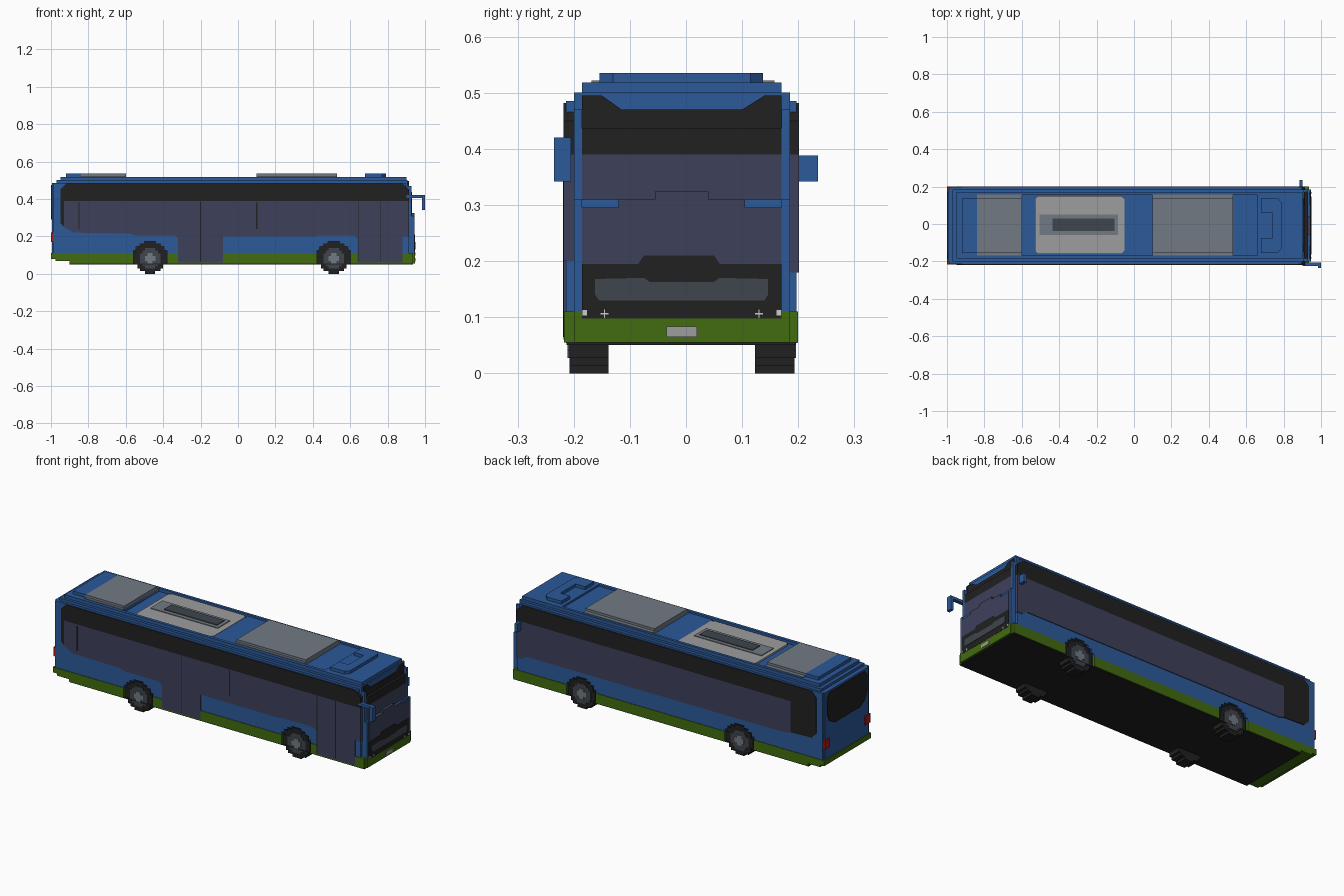
import bpy, bmesh, math

if "Cube" in bpy.data.objects:
    bpy.data.objects.remove(bpy.data.objects["Cube"], do_unlink=True)


def material(name, rgb):
    m = bpy.data.materials.new(name)
    m.use_nodes = True
    m.diffuse_color = (*rgb, 1)
    m.node_tree.nodes["Principled BSDF"].inputs["Base Color"].default_value = (*rgb, 1)
    return m


BLUE = material("blue paint", (0.025, 0.10, 0.32))
GREEN = material("green paint", (0.053, 0.15, 0.005))
BLACK = material("black trim", (0.015, 0.015, 0.015))
GLASS = material("tinted glass", (0.047, 0.052, 0.105))
GREY = material("roof grey", (0.17, 0.195, 0.23))
LIGHT = material("light grey", (0.34, 0.34, 0.34))
DARK = material("dark grey", (0.05, 0.06, 0.075))
RED = material("red lamp", (0.4, 0.01, 0.01))
WHITE = material("white lamp", (0.6, 0.6, 0.6))


def prism(name, pts, lo, hi, mat, axis="y"):
    """Extrude an outline along an axis; points are (x,z) for y, (y,z) for x, (x,y) for z."""
    place = {"y": lambda a, b, d: (a, d, b),
             "x": lambda a, b, d: (d, a, b),
             "z": lambda a, b, d: (a, b, d)}[axis]
    bm = bmesh.new()
    rings = [[bm.verts.new(place(a, b, d)) for a, b in pts] for d in (lo, hi)]
    n = len(pts)
    for ring in rings:
        bm.faces.new(ring)
    for i in range(n):
        j = (i + 1) % n
        bm.faces.new((rings[0][i], rings[0][j], rings[1][j], rings[1][i]))
    bmesh.ops.recalc_face_normals(bm, faces=bm.faces)
    me = bpy.data.meshes.new(name)
    bm.to_mesh(me)
    bm.free()
    me.materials.append(mat)
    ob = bpy.data.objects.new(name, me)
    bpy.context.collection.objects.link(ob)
    return ob


def box(name, x0, x1, y0, y1, z0, z1, mat):
    return prism(name, [(x0, y0), (x1, y0), (x1, y1), (x0, y1)], z0, z1, mat, "z")


def stepped_disc(cx, cz, r, n):
    """Staircase circle outline, 2n steps across."""
    s = r / n
    half = [round(math.sqrt(n * n - (i + 0.5) ** 2)) * s for i in range(n)]
    quad = []
    for i in range(n):
        quad += [(half[i], i * s), (half[i], (i + 1) * s)]
    pts = quad + [(-x, z) for x, z in reversed(quad)]
    pts += [(-x, -z) for x, z in quad] + [(x, -z) for x, z in reversed(quad)]
    out = []
    for p in pts:
        q = (cx + p[0], cz + p[1])
        if not out or math.dist(q, out[-1]) > 1e-6:
            out.append(q)
    if math.dist(out[0], out[-1]) < 1e-6:
        out.pop()
    return out


# Main dimensions: inner core and outer side panels
RIGHT, LEFT = -0.217, 0.200
CORE_R, CORE_L = -0.200, 0.185
AXLES = (-0.47, 0.512)
ARCH = 0.09

# Core body with stepped front
prism("body_core", [(-0.995, 0.11), (0.937, 0.11), (0.937, 0.31), (0.922, 0.31), (0.922, 0.435),
                    (0.907, 0.435), (0.907, 0.5), (-0.97, 0.5), (-0.97, 0.485), (-0.995, 0.485)],
      CORE_R, CORE_L, BLUE)
prism("skirt_core", [(-1.0, 0.08), (-0.975, 0.08), (-0.975, 0.068), (-0.9, 0.068), (-0.9, 0.055),
                     (0.945, 0.055), (0.945, 0.11), (-1.0, 0.11)], CORE_R, CORE_L, GREEN)
box("underside", -0.9, 0.935, RIGHT + 0.004, LEFT - 0.004, 0.05, 0.056, BLACK)

# Side panels, with stepped wheel arches
arch_steps = [(0.09, 0.125), (0.075, 0.145), (0.055, 0.16), (0.03, 0.172)]
panel = [(-0.988, 0.485), (-0.988, 0.11)]
for cx in AXLES:
    prev = 0.11
    up = []
    for w, z in arch_steps:
        up += [(-w, prev), (-w, z)]
        prev = z
    panel += [(cx + x, z) for x, z in up] + [(cx - x, z) for x, z in reversed(up)]
panel += [(0.912, 0.11), (0.912, 0.45), (0.897, 0.45), (0.897, 0.485)]

window_right = [(-0.93, 0.39), (0.914, 0.39), (0.914, 0.2), (0.88, 0.2), (0.88, 0.06), (0.64, 0.06),
                (0.64, 0.19), (0.62, 0.205), (0.43, 0.205), (0.41, 0.2), (-0.08, 0.2), (-0.08, 0.06),
                (-0.32, 0.06), (-0.32, 0.19), (-0.34, 0.205), (-0.55, 0.205), (-0.58, 0.215),
                (-0.88, 0.22), (-0.93, 0.25)]
band_right = [(-0.95, 0.45), (-0.95, 0.27), (-0.93, 0.25), (-0.93, 0.39), (0.914, 0.39),
              (0.914, 0.45), (0.88, 0.482), (-0.92, 0.482)]
window_left = [(-0.79, 0.39), (0.914, 0.39), (0.914, 0.18), (0.88, 0.18), (0.85, 0.2),
               (-0.76, 0.205), (-0.79, 0.215)]
band_left = [(-0.95, 0.45), (-0.95, 0.25), (-0.92, 0.22), (-0.79, 0.215), (-0.79, 0.39),
             (0.914, 0.39), (0.914, 0.45), (0.88, 0.482), (-0.92, 0.482)]

for side, inner, outer, out, win, band in (("right", CORE_R, RIGHT, -1, window_right, band_right),
                                           ("left", CORE_L, LEFT, 1, window_left, band_left)):
    prism(f"{side}_side_panel", panel, inner, outer - out * 0.003, BLUE)
    prism(f"{side}_windows", win, inner, outer + out * 0.001, GLASS)
    prism(f"{side}_black_band", band, inner, outer + out * 0.001, BLACK)
    # Green skirt between the arches
    prism(f"{side}_rear_skirt", [(-1.0, 0.08), (-0.975, 0.08), (-0.975, 0.068), (-0.9, 0.068),
                                 (-0.9, 0.055), (AXLES[0] - ARCH, 0.055),
                                 (AXLES[0] - ARCH, 0.11), (-1.0, 0.11)], inner, outer, GREEN)
    for part, x0, x1 in (("middle", AXLES[0] + ARCH, AXLES[1] - ARCH), ("front", AXLES[1] + ARCH, 0.935)):
        box(f"{side}_{part}_skirt", x0, x1, *sorted((inner, outer)), 0.055, 0.11, GREEN)
    # Wheels in dark arches
    for end, cx in zip(("rear", "front"), AXLES):
        prism(f"{side}_{end}_arch_liner",
              [(cx - ARCH, 0.055), (cx + ARCH, 0.055), (cx + ARCH, 0.125), (cx + 0.055, 0.16),
               (cx + 0.03, 0.172), (cx - 0.03, 0.172), (cx - 0.055, 0.16), (cx - ARCH, 0.125)],
              inner, inner + out * 0.003, BLACK)
        prism(f"{side}_{end}_tyre", stepped_disc(cx, 0.082, 0.082, 6),
              inner - out * 0.062, inner + out * 0.008, BLACK)
        prism(f"{side}_{end}_rim", stepped_disc(cx, 0.082, 0.055, 4),
              inner, inner + out * 0.011, DARK)
        prism(f"{side}_{end}_hub", stepped_disc(cx, 0.082, 0.028, 2),
              inner, inner + out * 0.014, GREY)

# Door seams and window dividers
for i, x in enumerate((-0.2, 0.645, 0.76)):
    box(f"door_seam_{i}", x - 0.002, x + 0.002, RIGHT - 0.002, RIGHT, 0.065, 0.385, BLACK)
for i, x in enumerate((-0.85, 0.1)):
    box(f"window_divider_{i}", x - 0.003, x + 0.003, RIGHT - 0.002, RIGHT, 0.24, 0.38, BLACK)

# Front face: pillars, windscreen, grille
FR, FL = -0.185, 0.170
for side, y0, y1 in (("right", CORE_R, FR), ("left", FL, CORE_L)):
    box(f"{side}_front_pillar", 0.9, 0.943, y0, y1, 0.11, 0.31, BLUE)
    box(f"{side}_upper_pillar", 0.9, 0.928, y0, y1, 0.31, 0.47, BLUE)
box("windscreen_lower", 0.935, 0.944, FR, FL, 0.19, 0.295, GLASS)
prism("windscreen_step", [(FR, 0.295), (FL, 0.295), (0.105, 0.295), (0.105, 0.31), (0.04, 0.31),
                          (0.04, 0.324), (-0.055, 0.324), (-0.055, 0.31), (-0.12, 0.31),
                          (-0.12, 0.295)][2:], 0.92, 0.944, GLASS, "x")
box("windscreen_upper", 0.915, 0.929, FR, FL, 0.29, 0.39, GLASS)
box("windscreen_header", 0.915, 0.929, FR, FL, 0.39, 0.437, BLACK)
prism("destination_panel", [(FR, 0.435), (FL, 0.435), (FL, 0.495), (0.14, 0.495), (0.1, 0.47),
                            (-0.115, 0.47), (-0.15, 0.495), (FR, 0.495)], 0.9, 0.914, BLACK, "x")
prism("front_mask", [(FR, 0.098), (FL, 0.098), (FL, 0.195), (0.06, 0.195), (0.05, 0.21),
                     (-0.075, 0.21), (-0.085, 0.195), (FR, 0.195)], 0.935, 0.946, BLACK, "x")
prism("grille", [(-0.155, 0.13), (0.14, 0.13), (0.146, 0.14), (0.146, 0.168), (0.06, 0.17), (0.05, 0.163),
                 (-0.065, 0.163), (-0.075, 0.17), (-0.162, 0.168), (-0.162, 0.14)], 0.94, 0.948, DARK, "x")
box("front_plate", 0.94, 0.948, -0.035, 0.02, 0.065, 0.083, LIGHT)
for side, y, s in (("right", FR, 1), ("left", FL, -1)):
    box(f"{side}_headlamp", 0.94, 0.948, *sorted((y, y + s * 0.009)), 0.103, 0.113, WHITE)
    yc = y + s * 0.04
    box(f"{side}_lamp_bar", 0.94, 0.948, yc - 0.007, yc + 0.007, 0.105, 0.107, WHITE)
    box(f"{side}_lamp_post", 0.94, 0.948, yc - 0.001, yc + 0.001, 0.098, 0.114, WHITE)

# Rear face: window and lamps
prism("rear_window", [(-0.185, 0.36), (-0.165, 0.315), (-0.12, 0.29), (0.105, 0.29), (0.15, 0.315),
                      (0.17, 0.36), (0.17, 0.45), (0.15, 0.475), (-0.165, 0.475), (-0.185, 0.45)],
      -1.0, -0.99, BLACK, "x")
for side, y0, y1 in (("right", -0.212, -0.165), ("left", 0.15, 0.195)):
    box(f"{side}_tail_lamp", -1.0, -0.972, y0, y1, 0.17, 0.22, RED)

# Roof: rails, end decks and equipment
box("right_roof_rail", -0.95, 0.9, -0.185, -0.168, 0.49, 0.518, BLUE)
box("left_roof_rail", -0.95, 0.9, 0.155, 0.17, 0.49, 0.518, BLUE)
box("rear_roof_deck", -0.95, -0.6, -0.168, 0.155, 0.49, 0.518, BLUE)
box("front_roof_deck", 0.66, 0.9, -0.168, 0.155, 0.49, 0.518, BLUE)
box("middle_roof_deck", -0.05, 0.66, -0.168, 0.155, 0.49, 0.508, BLUE)
box("rear_roof_step", -0.92, -0.84, -0.154, 0.137, 0.518, 0.535, BLUE)
prism("front_roof_frame", [(0.68, -0.154), (0.77, -0.154), (0.79, -0.13), (0.79, 0.115), (0.77, 0.137),
                           (0.68, 0.137), (0.68, 0.06), (0.74, 0.06), (0.74, -0.075), (0.68, -0.075)],
      0.518, 0.535, BLUE, "z")
for part, x0, x1 in (("rear", -0.84, -0.6), ("front", 0.1, 0.53)):
    box(f"{part}_roof_unit_base", x0, x1, -0.168, 0.158, 0.5, 0.522, GREY)
    box(f"{part}_roof_unit", x0, x1, -0.154, 0.137, 0.522, 0.535, GREY)
prism("cooling_unit", [(-0.53, -0.145), (-0.515, -0.16), (-0.065, -0.16), (-0.05, -0.145), (-0.05, 0.135),
                       (-0.065, 0.15), (-0.515, 0.15), (-0.53, 0.135)], 0.495, 0.51, LIGHT, "z")
box("cooling_unit_tray", -0.505, -0.085, -0.058, 0.05, 0.505, 0.514, GREY)
box("cooling_fans", -0.435, -0.105, -0.037, 0.03, 0.51, 0.518, DARK)

# Mirrors
box("right_mirror_arm", 0.9, 0.985, -0.225, -0.205, 0.405, 0.42, BLUE)
box("right_mirror", 0.983, 1.0, -0.235, -0.205, 0.342, 0.42, BLUE)
box("left_mirror", 0.885, 0.902, 0.195, 0.235, 0.342, 0.388, BLUE)
